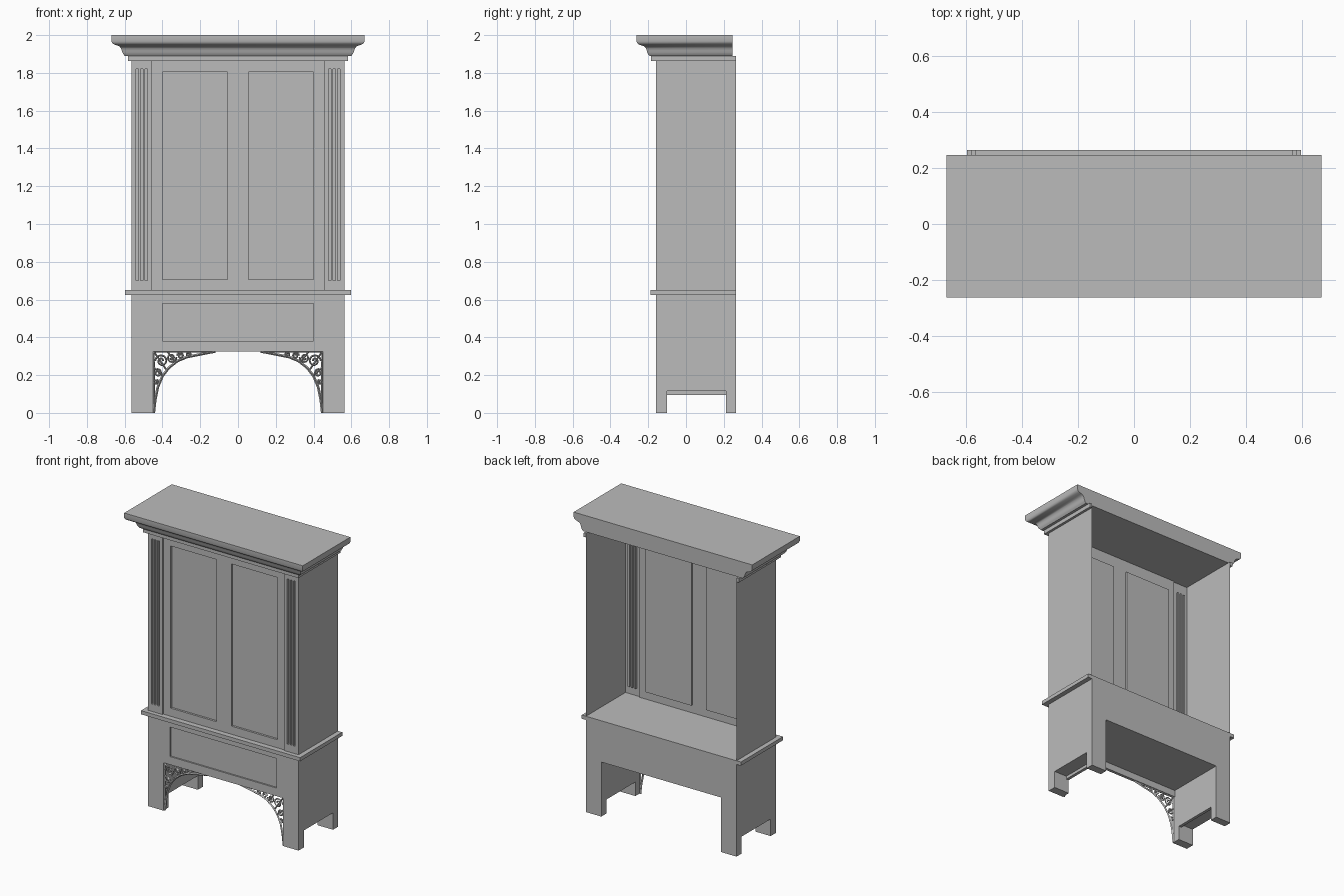
import bpy, bmesh, math

cube = bpy.data.objects.get("Cube")
if cube:
    bpy.data.objects.remove(cube)

grey = bpy.data.materials.new("plain grey")
grey.use_nodes = True
grey.diffuse_color = (0.5, 0.5, 0.5, 1)
grey.node_tree.nodes["Principled BSDF"].inputs["Base Color"].default_value = (0.5, 0.5, 0.5, 1)

HALF, FRONT, BACK = 0.565, -0.158, 0.265   # cabinet body
LEG = 0.45                                 # inner face of the legs


def finish(name, bm):
    mesh = bpy.data.meshes.new(name)
    bm.to_mesh(mesh)
    bm.free()
    mesh.materials.append(grey)
    obj = bpy.data.objects.new(name, mesh)
    bpy.context.collection.objects.link(obj)
    return obj


def box(name, x, y, z):
    bm = bmesh.new()
    bmesh.ops.create_cube(bm, size=1)
    for v in bm.verts:
        v.co = [r[0] if c < 0 else r[1] for c, r in zip(v.co, (x, y, z))]
    return finish(name, bm)


def pair(name, x, y, z):
    box("left_" + name, x, y, z)
    box("right_" + name, (-x[1], -x[0]), y, z)


def relief(name, x, z, recesses, lip=0):
    """Front sheet whose rectangles (x0, x1, z0, z1, depth) are sunk inward."""
    xs = sorted({*x, *(v for r in recesses for v in r[:2])})
    zs = sorted({*z, *(v for r in recesses for v in r[2:4])})
    bm = bmesh.new()

    def quad(*pts):
        bm.faces.new([bm.verts.new(p) for p in pts])

    def depth(i, j):
        if not (0 <= i < len(xs) - 1 and 0 <= j < len(zs) - 1):
            return FRONT + lip
        cx, cz = (xs[i] + xs[i + 1]) / 2, (zs[j] + zs[j + 1]) / 2
        return FRONT + max([r[4] for r in recesses
                            if r[0] < cx < r[1] and r[2] < cz < r[3]], default=0)

    for i in range(len(xs)):
        for j in range(len(zs)):
            d, a, b = depth(i, j), depth(i - 1, j), depth(i, j - 1)
            x0, z0 = xs[i], zs[j]
            if j < len(zs) - 1:
                z1 = zs[j + 1]
                if i < len(xs) - 1:
                    x1 = xs[i + 1]
                    quad((x0, d, z0), (x1, d, z0), (x1, d, z1), (x0, d, z1))
                if a != d:
                    quad((x0, a, z0), (x0, d, z0), (x0, d, z1), (x0, a, z1))
            if i < len(xs) - 1 and b != d:
                x1 = xs[i + 1]
                quad((x0, b, z0), (x1, b, z0), (x1, d, z0), (x0, d, z0))
    bmesh.ops.remove_doubles(bm, verts=bm.verts[:], dist=0.0001)
    bmesh.ops.recalc_face_normals(bm, faces=bm.faces[:])
    return finish(name, bm)


# Upper cabinet: thin sides, open back, doors set between fluted pilasters
for side, s in (("left", 1), ("right", -1)):
    bm = bmesh.new()
    bm.faces.new([bm.verts.new((s * HALF, y, z)) for y, z in
                  ((FRONT, 0.65), (BACK, 0.65), (BACK, 1.89), (FRONT, 1.89))][::s])
    finish(side + "_side_panel", bm)

sunk = [(-0.455, 0.455, 0.65, 1.89, 0.008)]
for s in (1, -1):
    sunk.append((*sorted((s * 0.055, s * 0.4)), 0.705, 1.805, 0.022))
    for k in (-1, 0, 1):
        c = s * 0.51 + k * 0.024
        sunk.append((c - 0.006, c + 0.006, 0.7, 1.82, 0.012))
relief("doors_and_pilasters", (-HALF, HALF), (0.65, 1.89), sunk)

# Neck moulding around the front and sides
box("neck_front", (-0.582, 0.582), (-0.185, FRONT), (1.863, 1.89))
pair("neck_side", (HALF, 0.582), (FRONT, BACK), (1.863, 1.89))

# Crown: profile (outward offset, height) swept around the front and ends
profile = [(0.035, 1.89), (0.043, 1.9), (0.047, 1.908), (0.05, 1.918), (0.054, 1.93),
           (0.062, 1.94), (0.075, 1.945), (0.09, 1.95), (0.1, 1.957), (0.105, 1.968), (0.105, 2)]
bm = bmesh.new()
rings = [[bm.verts.new(p) for p in
          ((-HALF - d, 0.247, z), (-HALF - d, FRONT - d, z),
           (HALF + d, FRONT - d, z), (HALF + d, 0.247, z))] for d, z in profile]
for low, high in zip(rings, rings[1:]):
    for k in range(3):
        bm.faces.new((low[k], low[k + 1], high[k + 1], high[k]))
bm.faces.new(rings[0][::-1])
bm.faces.new(rings[-1])
bm.faces.new([r[0] for r in rings] + [r[3] for r in rings[::-1]])
bmesh.ops.recalc_face_normals(bm, faces=bm.faces[:])
crown = finish("crown", bm)
bpy.ops.object.select_all(action="DESELECT")
crown.select_set(True)
bpy.context.view_layer.objects.active = crown
bpy.ops.object.shade_smooth_by_angle(angle=math.radians(40))

# Waist shelf and base
box("waist_shelf", (-0.597, 0.597), (-0.187, BACK), (0.625, 0.65))
box("base_box", (-HALF, HALF), (FRONT + 0.015, BACK), (0.37, 0.625))
relief("drawer_front", (-HALF, HALF), (0.325, 0.625), [(-0.4, 0.4, 0.38, 0.58, 0.01)], lip=0.015)
box("apron_backing", (-LEG, LEG), (FRONT + 0.015, FRONT + 0.02), (0.325, 0.37))

# Legs with a low side cut-out between front and back feet
pair("leg_block", (LEG, HALF), (FRONT + 0.015, BACK), (0.115, 0.37))
pair("leg_lining", (LEG, LEG + 0.02), (-0.1, 0.212), (0.095, 0.115))
pair("front_foot", (LEG, HALF), (FRONT, -0.1), (0, 0.115))
pair("leg_face", (LEG, HALF), (FRONT, FRONT + 0.015), (0.115, 0.325))
pair("back_foot", (LEG, HALF), (0.212, BACK), (0, 0.115))


# Pierced corner brackets: arched rim, straight edges and scrolls
def rods(name, paths, radius):
    curve = bpy.data.curves.new(name, "CURVE")
    curve.dimensions = "3D"
    curve.bevel_depth, curve.bevel_resolution = radius, 0
    curve.use_fill_caps = True
    for path in paths:
        for s in (1, -1):
            spline = curve.splines.new("POLY")
            spline.use_smooth = False
            spline.points.add(len(path) - 1)
            for p, (x, z) in zip(spline.points, path):
                p.co = (s * x, FRONT + 0.01, z, 1)
    curve.materials.append(grey)
    bpy.context.collection.objects.link(bpy.data.objects.new(name, curve))


def scroll(x, z, r, start, turns=1.5):
    n = 18
    return [(x + r * (1 - 0.75 * k / n) * math.cos(start + turns * math.tau * k / n),
             z + r * (1 - 0.75 * k / n) * math.sin(start + turns * math.tau * k / n))
            for k in range(n + 1)]


arch = [(0.446, 0), (0.438, 0.07), (0.425, 0.135), (0.4, 0.195), (0.365, 0.24),
        (0.32, 0.275), (0.27, 0.296), (0.21, 0.308), (0.16, 0.318), (0.12, 0.325)]
rods("bracket_rims", [arch, [(0.446, 0), (0.446, 0.325), (0.12, 0.325)]], 0.007)
scrolls = [scroll(x, z, r, a) for x, z, r, a in
           ((0.405, 0.275, 0.034, 0), (0.425, 0.212, 0.021, 1), (0.435, 0.165, 0.013, 2),
            (0.352, 0.292, 0.026, 3), (0.305, 0.303, 0.018, 0), (0.263, 0.311, 0.013, 2))]
links = [[(0.446, 0.325), (0.38, 0.23)], [(0.446, 0.24), (0.4, 0.2)],
         [(0.375, 0.325), (0.33, 0.27)]]
rods("bracket_scrolls", scrolls + links, 0.005)
